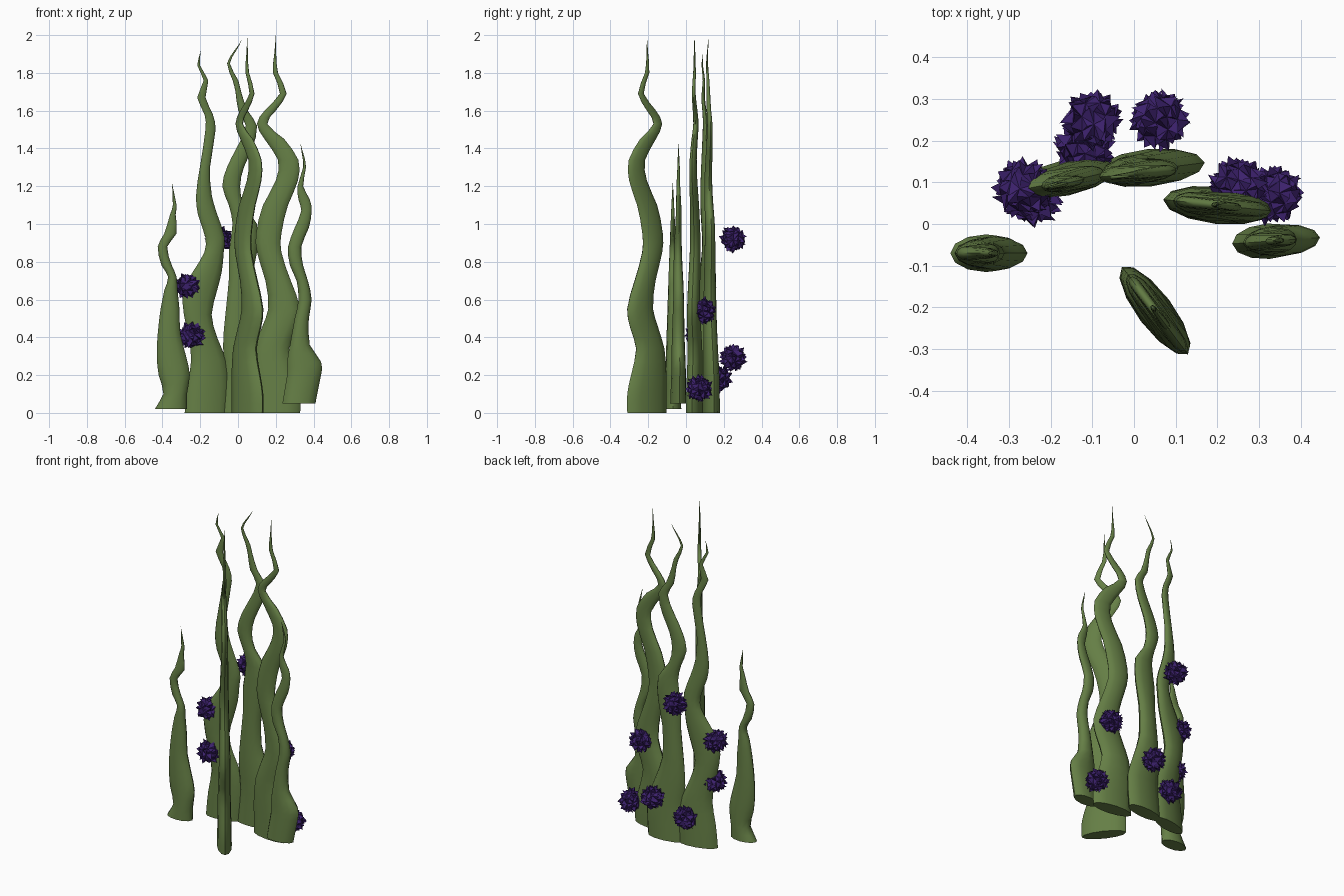
import bpy, bmesh, math, random
from mathutils import Vector, Matrix

if "Cube" in bpy.data.objects:
    bpy.data.objects.remove(bpy.data.objects["Cube"])

random.seed(4)


def material(name, color):
    m = bpy.data.materials.new(name)
    m.diffuse_color = (*color, 1)
    m.use_nodes = True
    m.node_tree.nodes["Principled BSDF"].inputs["Base Color"].default_value = m.diffuse_color
    return m


green = material("kelp_green", (0.13, 0.21, 0.06))
purple = material("berry_purple", (0.045, 0.015, 0.15))


def finish(bm, name, mat):
    bmesh.ops.recalc_face_normals(bm, faces=bm.faces)
    me = bpy.data.meshes.new(name)
    bm.to_mesh(me)
    bm.free()
    me.materials.append(mat)
    ob = bpy.data.objects.new(name, me)
    bpy.context.collection.objects.link(ob)
    return ob


def spline(rows):
    """Double the rows with a Catmull-Rom midpoint."""
    out = []
    for i in range(len(rows) - 1):
        a, b = Vector(rows[i]), Vector(rows[i + 1])
        p = Vector(rows[max(i - 1, 0)])
        n = Vector(rows[min(i + 2, len(rows) - 1)])
        mid = (a + b) * 0.5625 - (p + n) * 0.0625
        mid.x = (a.x + b.x) / 2
        out += [a, mid]
    return out + [Vector(rows[-1])]


def strand(name, rows, loc, angle=0, depth=0.09, lean=0.0, sides=12):
    """Flattened wavy blade: rows are (height, left edge, right edge)."""
    rows = spline(rows)
    z0, z1 = rows[0].x, rows[-1].x
    bm = bmesh.new()
    rings = []
    for z, left, right in rows[:-1]:
        t = (z - z0) / (z1 - z0)
        c, hw = (left + right) / 2, max(abs(right - left) / 2, 0.002)
        hd = depth / 2 * (1 - t) ** 0.8
        rings.append([bm.verts.new((c + hw * math.cos(k * math.tau / sides),
                                    lean * t + hd * math.sin(k * math.tau / sides), z))
                      for k in range(sides)])
    tip = bm.verts.new((rows[-1].y, lean, z1))
    bm.faces.new(rings[0][::-1])
    for a, b in zip(rings, rings[1:]):
        for k in range(sides):
            j = (k + 1) % sides
            bm.faces.new((a[k], a[j], b[j], b[k]))
    for k in range(sides):
        bm.faces.new((rings[-1][k], rings[-1][(k + 1) % sides], tip))
    ob = finish(bm, name, green)
    ob.location = (loc[0], loc[1], 0)
    ob.rotation_euler.z = math.radians(angle)
    bpy.context.view_layer.objects.active = ob
    ob.select_set(True)
    bpy.ops.object.shade_smooth_by_angle(angle=math.radians(50))
    ob.select_set(False)


def shifted(rows, dx):
    return [(z, a - dx, b - dx) for z, a, b in rows]


# Blade outlines
short_left = [(.02, -.44, -.27), (.1, -.395, -.27), (.2, -.42, -.255), (.3, -.43, -.275),
              (.42, -.425, -.305), (.55, -.41, -.31), (.65, -.39, -.32), (.72, -.37, -.325),
              (.78, -.405, -.35), (.88, -.425, -.375), (.95, -.39, -.325),
              (1.05, -.36, -.33), (1.1, -.345, -.325), (1.22, -.35, -.35)]
short_right = [(.05, .235, .41), (.2, .26, .44), (.27, .26, .44), (.36, .275, .38),
               (.5, .30, .375), (.6, .32, .39), (.7, .31, .37), (.78, .275, .345),
               (.88, .265, .335), (.98, .30, .375), (1.07, .335, .39), (1.13, .32, .38),
               (1.2, .315, .345), (1.3, .345, .36), (1.36, .34, .35), (1.43, .33, .33)]
tall_left = [(0, -.285, -.045), (.15, -.27, -.04), (.28, -.25, -.06), (.4, -.265, -.11),
             (.52, -.29, -.14), (.65, -.295, -.11), (.75, -.24, -.085), (.85, -.18, -.075),
             (.93, -.175, -.07), (1.05, -.215, -.11), (1.15, -.225, -.14), (1.3, -.205, -.15),
             (1.5, -.175, -.12), (1.58, -.18, -.135), (1.67, -.22, -.175),
             (1.76, -.185, -.16), (1.84, -.22, -.205), (1.92, -.2, -.2)]
tall_middle = [(0, -.09, .16), (.2, -.07, .17), (.35, -.08, .12), (.5, -.07, .07),
               (.7, -.05, .07), (.85, -.05, .1), (1.0, -.03, .1), (1.1, -.05, .03),
               (1.2, -.085, .01), (1.3, -.06, .03), (1.4, -.01, .075), (1.52, .04, .1),
               (1.6, 0, .05), (1.7, -.015, .015), (1.76, -.03, 0), (1.85, -.06, -.045),
               (1.92, -.02, -.01), (1.98, .02, .02)]
tall_wavy = [(0, -.13, .13), (.1, -.13, .13), (.2, -.13, .105), (.34, -.115, .07),
             (.45, -.075, .11), (.55, -.04, .13), (.7, -.055, .08), (.85, -.1, .03),
             (.95, -.105, .03), (1.1, -.068, .065), (1.23, 0, .118), (1.34, .012, .12),
             (1.45, -.06, .045), (1.53, -.1, -.045), (1.6, -.06, 0), (1.69, .022, .058),
             (1.8, -.015, .012), (1.9, -.008, .002), (2.0, 0, 0)]

strand("kelp_short_left", shifted(short_left, -.36), (-.36, -.07))
strand("kelp_short_right", shifted(short_right, .34), (.34, -.04), 4, .085)
strand("kelp_tall_left", shifted(tall_left, -.165), (-.165, .11), 12, .085, -.015)
strand("kelp_tall_middle", shifted(tall_middle, .04), (.04, .135), 6, .09, -.015)
strand("kelp_tall_right", tall_wavy, (.2, .045), -6)
strand("kelp_tall_front", tall_wavy, (.05, -.207), -53, .085)


# Spiky berries: a faceted ball with a bent thorn on each face
def berry(name, loc, r=.057):
    bm = bmesh.new()
    bmesh.ops.create_icosphere(bm, subdivisions=2, radius=r)
    for f in list(bm.faces):
        n = f.normal.copy()
        c = f.calc_center_median()
        jitter = Vector([random.uniform(-1, 1) for _ in range(3)])
        tip = c + n * r * random.uniform(.15, .45) + n.cross(jitter) * r * .35
        v = bmesh.ops.poke(bm, faces=[f])["verts"][0]
        v.co = tip
    ob = finish(bm, name, purple)
    ob.location = loc
    ob.rotation_euler = [random.uniform(0, 6) for _ in range(3)]


spots = [(-.265, .085, .67), (-.245, .065, .41), (-.10, .25, .92), (.06, .25, .29),
         (-.12, .175, .18), (.25, .09, .54), (.335, .07, .13)]
for i, p in enumerate(spots):
    berry(f"berry_{i + 1}", p)
